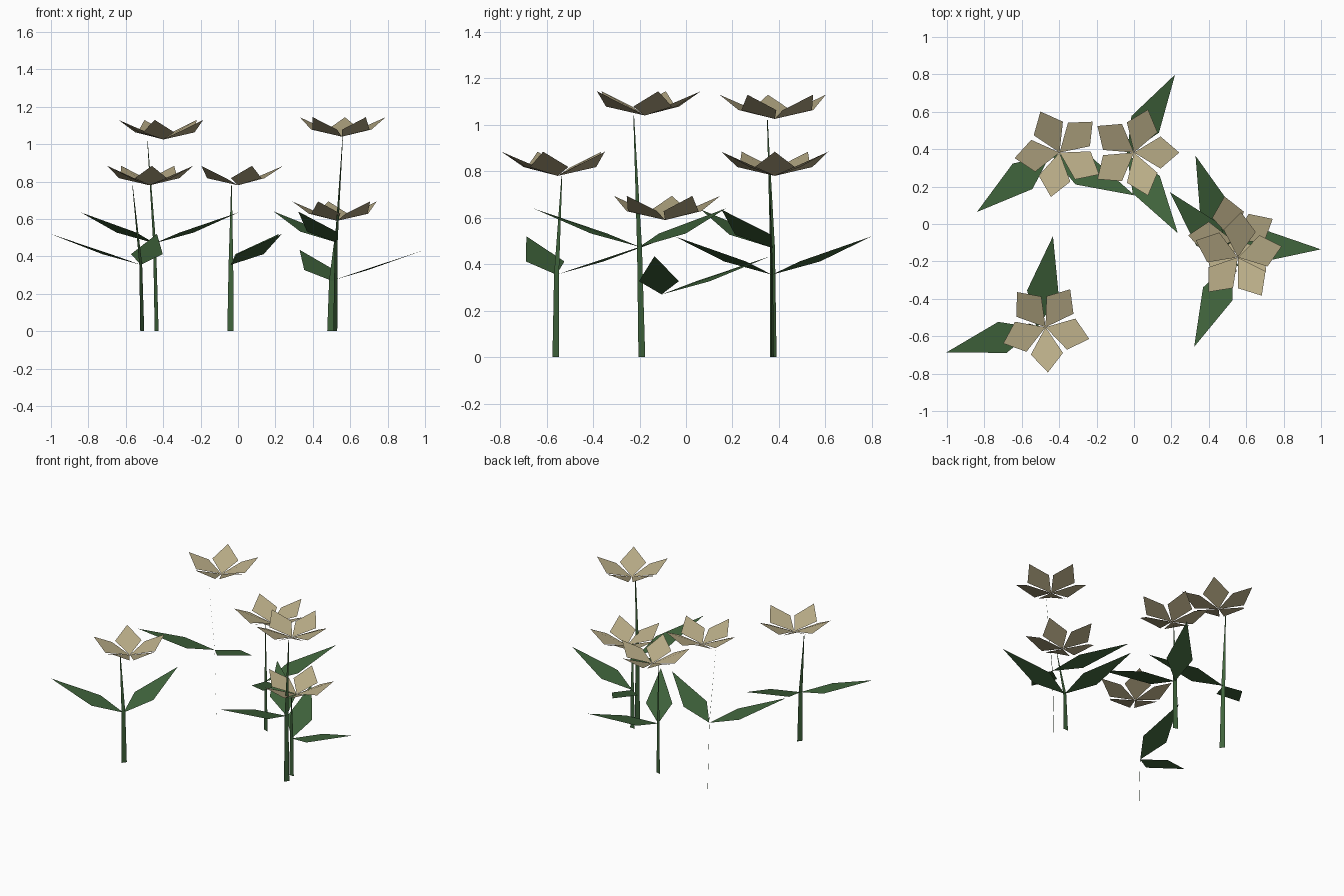
import bpy
import math
from mathutils import Vector

cube = bpy.data.objects.get("Cube")
if cube:
    bpy.data.objects.remove(cube, do_unlink=True)


def make_material(name, color):
    mat = bpy.data.materials.new(name)
    mat.use_nodes = True
    mat.diffuse_color = (*color, 1)
    bsdf = next(n for n in mat.node_tree.nodes if n.type == 'BSDF_PRINCIPLED')
    bsdf.inputs["Base Color"].default_value = (*color, 1)
    return mat


GREEN = make_material("leaf green", (0.051, 0.127, 0.045))
CREAM = make_material("petal cream", (0.48, 0.41, 0.24))


def polar(degrees, radius, z=0.0):
    a = math.radians(degrees)
    return Vector((radius * math.cos(a), radius * math.sin(a), z))


def add_object(name, quads, mat):
    """Build one flat-shaded object from separate or joined quads."""
    verts, faces = [], []
    for quad in quads:
        faces.append(range(len(verts), len(verts) + len(quad)))
        verts.extend(quad)
    mesh = bpy.data.meshes.new(name)
    mesh.from_pydata([tuple(v) for v in verts], [], [tuple(f) for f in faces])
    mesh.materials.append(mat)
    obj = bpy.data.objects.new(name, mesh)
    bpy.context.collection.objects.link(obj)
    return obj


def kite(origin, angle, length, rise, mid, half_width, mid_rise):
    """Upward-facing kite blade pointing away from its origin."""
    along, side = polar(angle, 1), polar(angle + 90, 1)
    up = Vector((0, 0, 1))
    middle = origin + along * mid + up * mid_rise
    return [origin, middle - side * half_width,
            origin + along * length + up * rise, middle + side * half_width]


def ribbon(points, widths, angle):
    """Tapering flat strip through the points, widened along one direction."""
    across = polar(angle, 0.5)
    rows = [(p - across * w, p + across * w) for p, w in zip(points, widths)]
    return [[a[0], a[1], b[1], b[0]] for a, b in zip(rows, rows[1:])]


def flower(name, foot, node, top, stem_angle, leaf_angles, head, petal_angle):
    foot, node, top, head = map(Vector, (foot, node, top, head))
    # Stem
    add_object(name + "_stem",
               ribbon([foot, node, top], (0.036, 0.026, 0.004), stem_angle), GREEN)
    # Two long leaves
    add_object(name + "_leaves",
               [kite(node, a, 0.5, 0.165, 0.19, 0.086, 0.057) for a in leaf_angles],
               GREEN)
    # Five petals
    add_object(name + "_petals",
               [kite(head, petal_angle + 72 * i, 0.242, 0.104, 0.142, 0.086, 0.038)
                for i in range(5)], CREAM)


flower("back_right_flower", (-.435, .375, 0), (-.446, .372, .47), (-.484, .35, 1.02),
       126, (218, -26), (-.398, .382, 1.025), 43)
flower("back_middle_flower", (-.04, .372, 0), (-.038, .37, .355), (-.035, .36, .78),
       162, (59, -57), (0, .382, .78), 0)
flower("tall_left_flower", (.52, -.19, 0), (.525, -.2, .475), (.56, -.225, 1.04),
       54, (132, 246), (.555, -.178, 1.04), 14)
flower("short_left_flower", (.495, -.1, 0), (.5, -.105, .27), (.53, -.15, .59),
       0, (110, -3.5), (.53, -.09, .59), 29)
flower("front_right_flower", (-.512, -.56, 0), (-.52, -.557, .355), (-.564, -.534, .78),
       54, (195, 80), (-.473, -.552, .78), 57)
